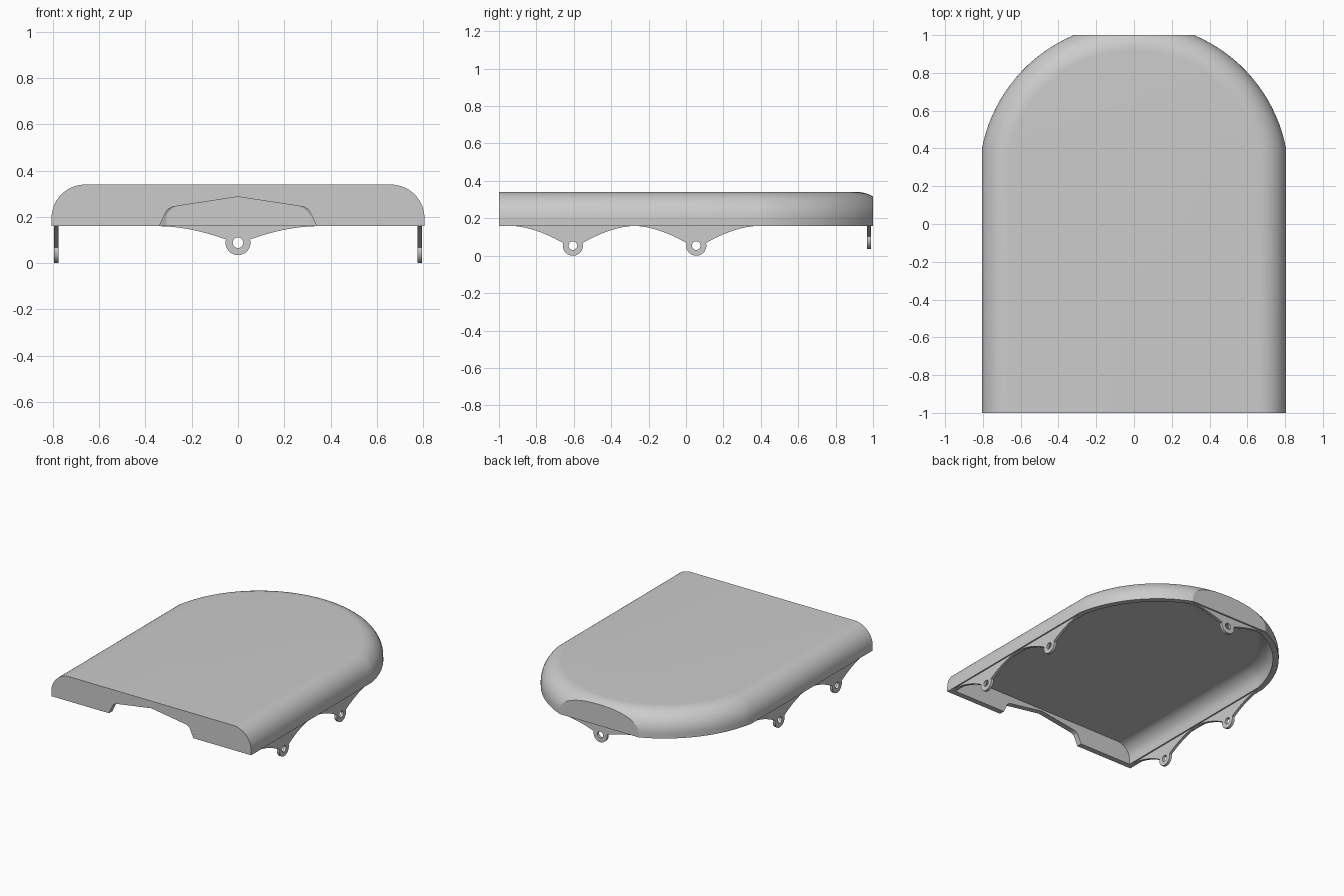
import bpy, bmesh, math
from mathutils import Vector

cube = bpy.data.objects.get("Cube")
if cube:
    bpy.data.objects.remove(cube, do_unlink=True)

HALF_W, ARC_R, ARC_Y = 0.806, 0.82, 0.244   # plan outline
RIM, TOP, FILLET, WALL = 0.16, 0.34, 0.145, 0.04

grey = bpy.data.materials.new("plain grey")
grey.use_nodes = True
grey.diffuse_color = (0.6, 0.6, 0.6, 1)
grey.node_tree.nodes["Principled BSDF"].inputs["Base Color"].default_value = (0.6, 0.6, 0.6, 1)


def add_object(name, data):
    obj = bpy.data.objects.new(name, data)
    bpy.context.collection.objects.link(obj)
    data.materials.append(grey)
    return obj


def activate(obj):
    bpy.ops.object.select_all(action='DESELECT')
    obj.select_set(True)
    bpy.context.view_layer.objects.active = obj


def finish(bm, name):
    bmesh.ops.recalc_face_normals(bm, faces=bm.faces[:])
    mesh = bpy.data.meshes.new(name)
    bm.to_mesh(mesh)
    bm.free()
    return add_object(name, mesh)


def outline(inset, front, steps=48):
    """Straight sides closed by a wide arc at the back."""
    x, r = HALF_W - inset, ARC_R - inset
    start = math.acos(x / r)
    pts = [(x, front)]
    for i in range(steps + 1):
        a = start + (math.pi - 2 * start) * i / steps
        pts.append((r * math.cos(a), ARC_Y + r * math.sin(a)))
    return pts + [(-x, front)]


def rounded_solid(name, inset, bottom, steps=14):
    """Stacked outlines with a rounded top edge, cut flat at the back."""
    r = FILLET - inset
    levels = [(inset, bottom)]
    for i in range(steps + 1):
        a = math.pi / 2 * i / steps
        levels.append((FILLET - r * math.cos(a), TOP - FILLET + r * math.sin(a)))
    bm = bmesh.new()
    rings = [[bm.verts.new((x, y, z)) for x, y in outline(d, inset - 1)] for d, z in levels]
    for low, high in zip(rings, rings[1:]):
        for i in range(len(low)):
            j = (i + 1) % len(low)
            bm.faces.new((low[i], low[j], high[j], high[i]))
    bm.faces.new(rings[0][::-1])
    bm.faces.new(rings[-1])
    cut = bmesh.ops.bisect_plane(bm, geom=bm.verts[:] + bm.edges[:] + bm.faces[:],
                                 plane_co=(0, 1 - inset, 0), plane_no=(0, 1, 0), clear_outer=True)
    edges = [e for e in cut["geom_cut"] if isinstance(e, bmesh.types.BMEdge)]
    bmesh.ops.holes_fill(bm, edges=edges, sides=0)
    return finish(bm, name)


def subtract(target, cutter):
    cutter.hide_render = True
    mod = target.modifiers.new("cut", 'BOOLEAN')
    mod.operation, mod.solver, mod.object = 'DIFFERENCE', 'EXACT', cutter
    activate(target)
    bpy.ops.object.modifier_apply(modifier=mod.name)
    bpy.data.objects.remove(cutter, do_unlink=True)


# Hollow cover shell
shell = rounded_solid("cover_shell", 0, RIM)
subtract(shell, rounded_solid("cavity_cutter", WALL, RIM - 0.06))

# Notch in the front wall
half = [(0.37, 0.1), (0.34, RIM), (0.315, 0.215), (0.305, 0.232), (0.285, 0.243), (0.25, 0.249)]
profile = half + [(0, 0.287)] + [(-x, z) for x, z in reversed(half)]
bm = bmesh.new()
face = bm.faces.new([bm.verts.new((x, -1.1, z)) for x, z in profile])
grown = bmesh.ops.extrude_face_region(bm, geom=[face])
moved = [v for v in grown["geom"] if isinstance(v, bmesh.types.BMVert)]
bmesh.ops.translate(bm, vec=Vector((0, 0.2, 0)), verts=moved)
subtract(shell, finish(bm, "notch_cutter"))

activate(shell)
bpy.ops.object.shade_smooth_by_angle(angle=math.radians(20))


def mounting_tab(name, location, turn, eye_z):
    """Flared tab with a round eye and a hole, hanging below the rim."""
    span, lobe, hole, join = 0.34, 0.054, 0.023, math.radians(15)
    jx, jz = lobe * math.cos(join), eye_z + lobe * math.sin(join)
    flare = []
    for i in range(12):
        t = i / 12
        flare.append((span + (jx - span) * t, RIM - (RIM - jz) * t ** 1.8))
    eye = []
    for i in range(25):
        a = join - (math.pi + 2 * join) * i / 24
        eye.append((lobe * math.cos(a), eye_z + lobe * math.sin(a)))
    outer = [(span, RIM + 0.005)] + flare + eye
    outer += [(-x, z) for x, z in reversed(flare)] + [(-span, RIM + 0.005)]
    ring = [(hole * math.cos(math.tau * i / 24), eye_z + hole * math.sin(math.tau * i / 24))
            for i in range(24)]
    curve = bpy.data.curves.new(name, 'CURVE')
    curve.dimensions, curve.fill_mode, curve.extrude = '2D', 'BOTH', 0.01
    for pts in (outer, ring):
        spline = curve.splines.new('POLY')
        spline.points.add(len(pts) - 1)
        for p, (x, z) in zip(spline.points, pts):
            p.co = (x, z, 0, 1)
        spline.use_cyclic_u = True
    obj = add_object(name, curve)
    obj.location = location
    obj.rotation_euler = (math.pi / 2, 0, turn)
    activate(obj)
    bpy.ops.object.convert(target='MESH')
    bpy.ops.object.shade_smooth_by_angle(angle=math.radians(20))


# Two tabs along each side and one at the back
for side, label in ((1, "left"), (-1, "right")):
    for y, place in ((-0.605, "front"), (0.055, "rear")):
        mounting_tab(f"{label}_{place}_tab", (side * 0.786, y, 0), math.pi / 2, 0.054)
mounting_tab("back_tab", (0, 0.978, 0), 0, 0.089)
